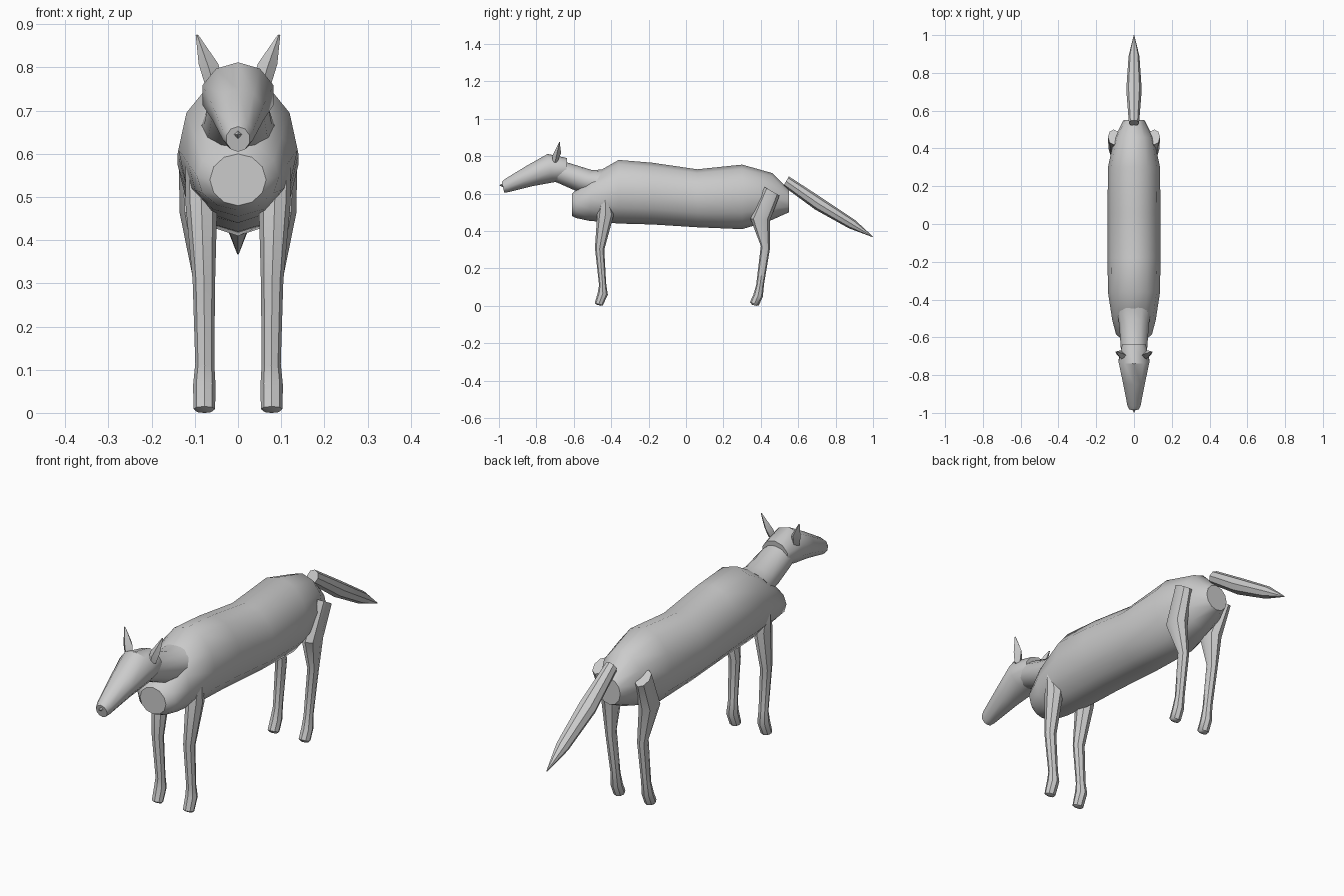
import bpy, bmesh, math
from mathutils import Vector


def loft(name, sections, sides=12, x_sign=1):
    # each section: side-view ends (y1, z1), (y2, z2), half width, centre x
    bm = bmesh.new()
    rings = []
    for y1, z1, y2, z2, rx, cx in sections:
        a, b = Vector((0, y1, z1)), Vector((0, y2, z2))
        mid, half = (a + b) / 2, (a - b) / 2
        ring = []
        for i in range(sides):
            t = 2 * math.pi * i / sides
            p = mid + half * math.cos(t)
            p.x = x_sign * (cx + rx * math.sin(t))
            ring.append(bm.verts.new(p))
        rings.append(ring)
    for r, s in zip(rings, rings[1:]):
        for i in range(sides):
            j = (i + 1) % sides
            bm.faces.new((r[i], r[j], s[j], s[i]))
    bm.faces.new(rings[0])
    bm.faces.new(rings[-1])
    bmesh.ops.recalc_face_normals(bm, faces=bm.faces)
    me = bpy.data.meshes.new(name)
    bm.to_mesh(me)
    bm.free()
    ob = bpy.data.objects.new(name, me)
    bpy.context.collection.objects.link(ob)
    bpy.ops.object.select_all(action='DESELECT')
    ob.select_set(True)
    bpy.context.view_layer.objects.active = ob
    bpy.ops.object.shade_smooth_by_angle(angle=math.radians(40))
    return ob


# body
loft("body", [
    (-0.61, 0.60, -0.61, 0.48, 0.065, 0),
    (-0.58, 0.625, -0.59, 0.47, 0.095, 0),
    (-0.50, 0.70, -0.52, 0.455, 0.115, 0),
    (-0.36, 0.78, -0.36, 0.44, 0.138, 0),
    (-0.18, 0.765, -0.18, 0.435, 0.14, 0),
    (0.06, 0.73, 0.06, 0.42, 0.14, 0),
    (0.30, 0.755, 0.30, 0.41, 0.138, 0),
    (0.46, 0.71, 0.45, 0.455, 0.105, 0),
    (0.55, 0.62, 0.55, 0.50, 0.055, 0)])

# neck
loft("neck", [
    (-0.44, 0.73, -0.52, 0.60, 0.085, 0),
    (-0.50, 0.725, -0.59, 0.615, 0.078, 0),
    (-0.63, 0.765, -0.68, 0.655, 0.07, 0),
    (-0.68, 0.78, -0.72, 0.67, 0.06, 0)])

# head and nose
loft("head", [
    (-0.635, 0.79, -0.645, 0.67, 0.066, 0),
    (-0.74, 0.812, -0.71, 0.66, 0.086, 0),
    (-0.85, 0.75, -0.82, 0.64, 0.062, 0),
    (-0.965, 0.68, -0.95, 0.608, 0.037, 0),
    (-0.985, 0.663, -0.972, 0.605, 0.028, 0)], 10)
loft("nose", [
    (-0.975, 0.657, -0.975, 0.633, 0.012, 0),
    (-0.998, 0.646, -0.998, 0.644, 0.001, 0)], 4)

# tail
loft("tail", [
    (0.55, 0.692, 0.52, 0.64, 0.027, 0),
    (0.73, 0.575, 0.69, 0.515, 0.041, 0),
    (0.905, 0.458, 0.87, 0.415, 0.029, 0),
    (1.0, 0.37, 0.998, 0.367, 0.002, 0)], 8)

for s, side in ((1, "left"), (-1, "right")):
    # ears
    loft("ear_" + side, [
        (-0.712, 0.765, -0.69, 0.765, 0.020, 0.058),
        (-0.715, 0.80, -0.668, 0.815, 0.023, 0.068),
        (-0.677, 0.876, -0.675, 0.875, 0.003, 0.095)], 4, s)
    # front legs
    loft("front_leg_" + side, [
        (-0.455, 0.58, -0.41, 0.58, 0.030, 0.092),
        (-0.475, 0.49, -0.385, 0.49, 0.037, 0.085),
        (-0.487, 0.31, -0.437, 0.30, 0.026, 0.079),
        (-0.465, 0.11, -0.427, 0.12, 0.022, 0.077),
        (-0.472, 0.07, -0.418, 0.06, 0.026, 0.078),
        (-0.488, 0.015, -0.444, 0.003, 0.025, 0.078),
        (-0.477, 0.006, -0.455, 0.0, 0.018, 0.078)], 8, s)
    # hind legs
    loft("hind_leg_" + side, [
        (0.42, 0.635, 0.50, 0.59, 0.030, 0.108),
        (0.345, 0.465, 0.45, 0.46, 0.040, 0.095),
        (0.40, 0.32, 0.448, 0.30, 0.024, 0.080),
        (0.375, 0.11, 0.418, 0.12, 0.021, 0.077),
        (0.36, 0.06, 0.411, 0.05, 0.025, 0.078),
        (0.342, 0.02, 0.39, 0.003, 0.025, 0.078),
        (0.353, 0.006, 0.375, 0.0, 0.018, 0.078)], 8, s)
